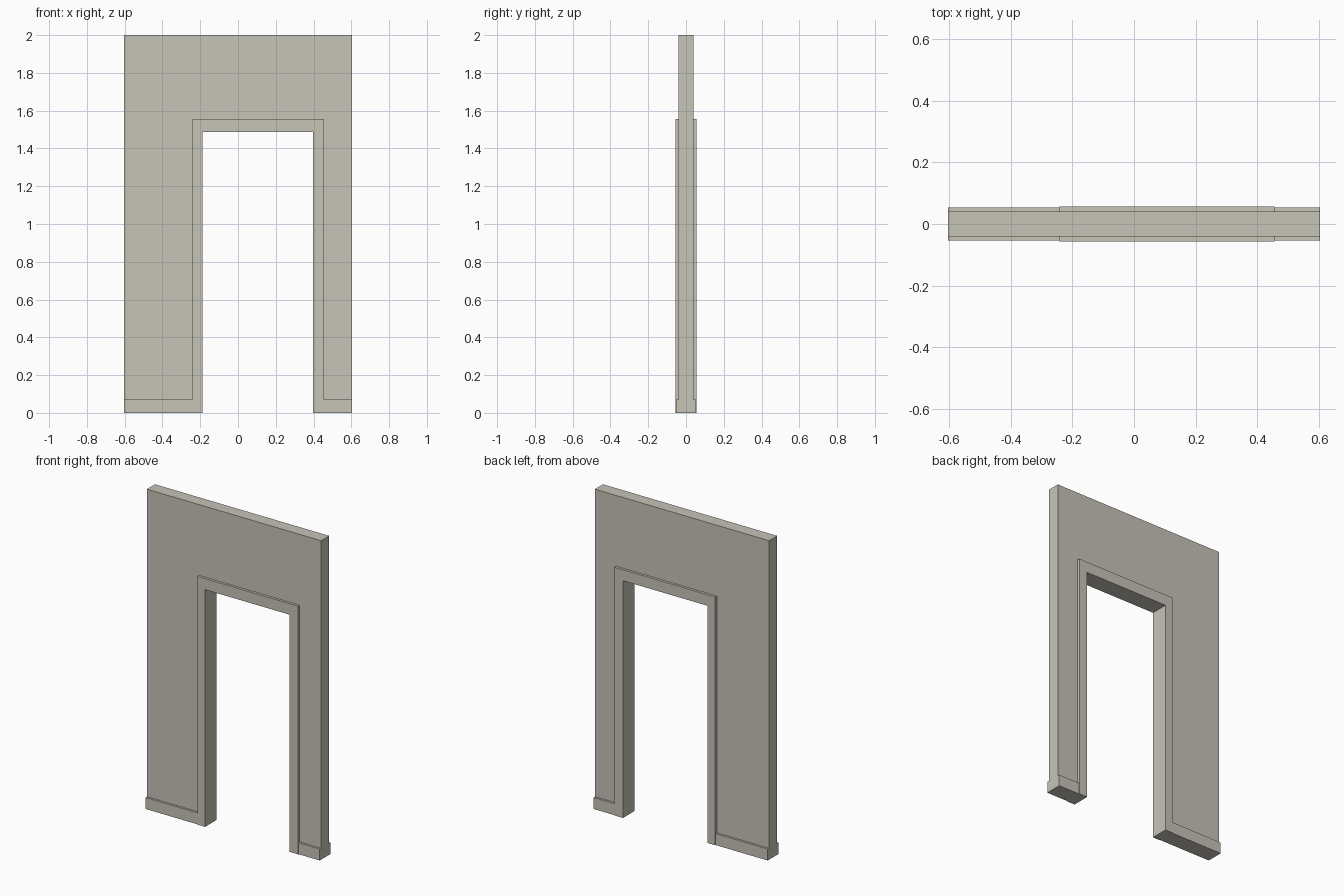
import bpy, bmesh

if "Cube" in bpy.data.objects:
    bpy.data.objects.remove(bpy.data.objects["Cube"])

# Overall sizes
HALF_W, TOP = 0.604, 2.0
OUT_L, OUT_R, OUT_T = -0.242, 0.456, 1.556   # outer edge of door frame
IN_L, IN_R, IN_T = -0.189, 0.398, 1.487      # clear opening
WALL_D, SKIRT_D, FRAME_D = 0.040, 0.053, 0.056  # half depths
SKIRT_H = 0.072

plaster = bpy.data.materials.new("warm_grey_plaster")
plaster.diffuse_color = (0.571, 0.546, 0.477, 1)
plaster.use_nodes = True
plaster.node_tree.nodes["Principled BSDF"].inputs["Base Color"].default_value = plaster.diffuse_color


def extrude_profile(name, points, half_depth):
    """Solid from an x-z outline, centred on y = 0."""
    bm = bmesh.new()
    face = bm.faces.new([bm.verts.new((x, -half_depth, z)) for x, z in points])
    new = bmesh.ops.extrude_face_region(bm, geom=[face])["geom"]
    bmesh.ops.translate(bm, vec=(0, 2 * half_depth, 0),
                        verts=[v for v in new if isinstance(v, bmesh.types.BMVert)])
    bmesh.ops.recalc_face_normals(bm, faces=bm.faces)
    mesh = bpy.data.meshes.new(name)
    bm.to_mesh(mesh)
    bm.free()
    mesh.materials.append(plaster)
    obj = bpy.data.objects.new(name, mesh)
    bpy.context.collection.objects.link(obj)
    return obj


def arch(l, r, t, il, ir, it, base=0.0):
    """Outline of a block with a doorway cut up from its base."""
    return [(l, base), (il, base), (il, it), (ir, it), (ir, base),
            (r, base), (r, t), (l, t)]


# Wall panel, sitting on the skirting and around the frame
extrude_profile("wall", arch(-HALF_W, HALF_W, TOP, OUT_L, OUT_R, OUT_T, SKIRT_H), WALL_D)

# Door frame lining the opening
extrude_profile("door_frame", arch(OUT_L, OUT_R, OUT_T, IN_L, IN_R, IN_T), FRAME_D)

# Skirting at the foot of each side
for name, x0, x1 in (("skirting_left", -HALF_W, OUT_L), ("skirting_right", OUT_R, HALF_W)):
    extrude_profile(name, [(x0, 0), (x1, 0), (x1, SKIRT_H), (x0, SKIRT_H)], SKIRT_D)
